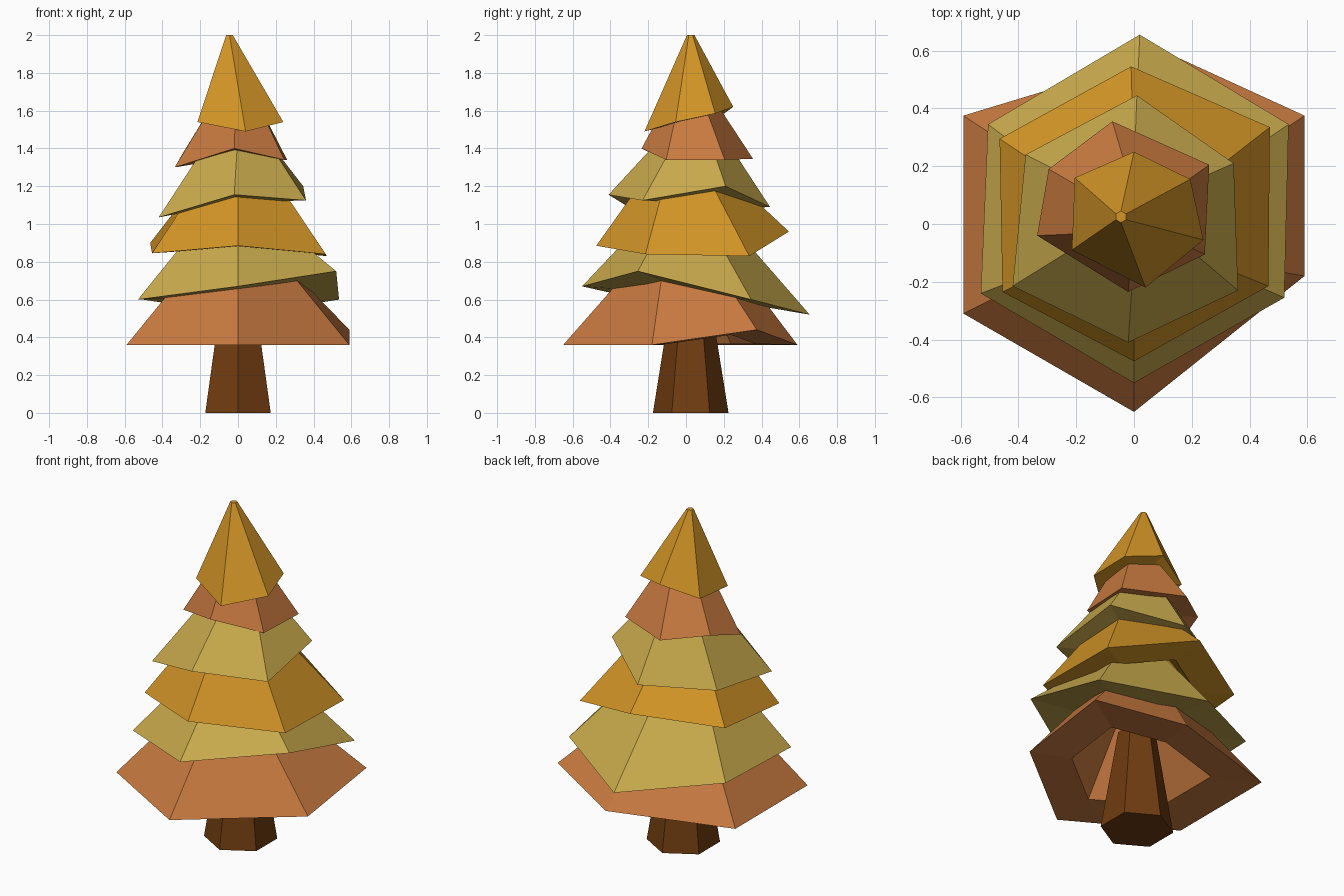
import bpy
import bmesh
from math import cos, sin, radians
from mathutils import Vector

cube = bpy.data.objects.get("Cube")
if cube:
    bpy.data.objects.remove(cube, do_unlink=True)


def make_material(name, rgb):
    mat = bpy.data.materials.new(name)
    mat.use_nodes = True
    color = (*rgb, 1.0)
    mat.diffuse_color = color
    shader = mat.node_tree.nodes["Principled BSDF"]
    shader.inputs["Base Color"].default_value = color
    shader.inputs["Roughness"].default_value = 0.9
    return mat


copper = make_material("copper leaves", (0.58, 0.195, 0.051))
olive = make_material("olive leaves", (0.58, 0.40, 0.072))
amber = make_material("amber leaves", (0.65, 0.30, 0.02))
bark = make_material("brown bark", (0.16, 0.045, 0.005))


def hexagon(center, radius):
    """Six corners, starting at the back and running clockwise from above."""
    angles = [radians(90 - 60 * i) for i in range(6)]
    return [Vector(center) + radius * Vector((cos(a), sin(a), 0)) for a in angles]


def loft(name, rings, mat):
    """Skin a stack of six-sided rings and cap both ends."""
    bm = bmesh.new()
    loops = [[bm.verts.new(p) for p in ring] for ring in rings]
    for low, high in zip(loops, loops[1:]):
        for i in range(6):
            j = (i + 1) % 6
            bm.faces.new((low[i], low[j], high[j], high[i]))
    bm.faces.new(loops[0])
    bm.faces.new(loops[-1])
    bmesh.ops.recalc_face_normals(bm, faces=bm.faces[:])
    mesh = bpy.data.meshes.new(name)
    bm.to_mesh(mesh)
    bm.free()
    mesh.materials.append(mat)
    obj = bpy.data.objects.new(name, mesh)
    bpy.context.collection.objects.link(obj)
    return obj


def leaf_tier(name, mat, corners, top_center, top_radius):
    """Hollow skirt: outer slope, flat rim underneath and a tapering cavity."""
    rim = [Vector(c) for c in corners]
    middle = sum(rim, Vector()) / 6
    inner_rim = [middle.lerp(p, 0.6) for p in rim]
    top = hexagon(top_center, top_radius)
    ceiling = hexagon(Vector(top_center) - Vector((0, 0, 0.1)), top_radius * 0.6)
    return loft(name, [ceiling, inner_rim, rim, top], mat)


# Trunk: tapered six-sided post
loft("trunk", [hexagon((0, 0.025, 0), 0.2), hexagon((0, 0.025, 0.6), 0.104)], bark)

# Leaf tiers, bottom to top; rim corners run clockwise from the back
leaf_tier("leaf_tier_bottom", copper,
          [(0.12, 0.59, 0.36), (0.59, 0.375, 0.44), (0.59, -0.18, 0.36),
           (0, -0.65, 0.36), (-0.59, -0.31, 0.36), (-0.59, 0.375, 0.36)],
          (0, 0, 0.85), 0.22)
leaf_tier("leaf_tier_second", olive,
          [(0.02, 0.655, 0.52), (0.535, 0.345, 0.6), (0.52, -0.255, 0.75),
           (0, -0.55, 0.67), (-0.53, -0.24, 0.6), (-0.505, 0.345, 0.6)],
          (0, 0, 1.02), 0.22)
leaf_tier("leaf_tier_third", amber,
          [(-0.01, 0.545, 0.96), (0.47, 0.335, 0.83), (0.465, -0.215, 0.84),
           (0, -0.475, 0.885), (-0.455, -0.235, 0.845), (-0.465, 0.295, 0.9)],
          (0, 0, 1.3), 0.18)
leaf_tier("leaf_tier_fourth", olive,
          [(0.01, 0.445, 1.09), (0.345, 0.21, 1.2), (0.36, -0.23, 1.125),
           (-0.02, -0.41, 1.155), (-0.42, -0.215, 1.035), (-0.375, 0.24, 1.08)],
          (0, 0.04, 1.48), 0.15)
leaf_tier("leaf_tier_fifth", copper,
          [(-0.075, 0.355, 1.345), (0.26, 0.205, 1.34), (0.245, -0.105, 1.34),
           (-0.02, -0.235, 1.4), (-0.335, -0.04, 1.3), (-0.295, 0.19, 1.37)],
          (-0.01, 0.025, 1.68), 0.11)
leaf_tier("leaf_tier_top", amber,
          [(0, 0.25, 1.62), (0.195, 0.155, 1.585), (0.24, -0.055, 1.54),
           (0.04, -0.22, 1.49), (-0.215, -0.09, 1.54), (-0.205, 0.16, 1.555)],
          (-0.045, 0.025, 2), 0.02)
